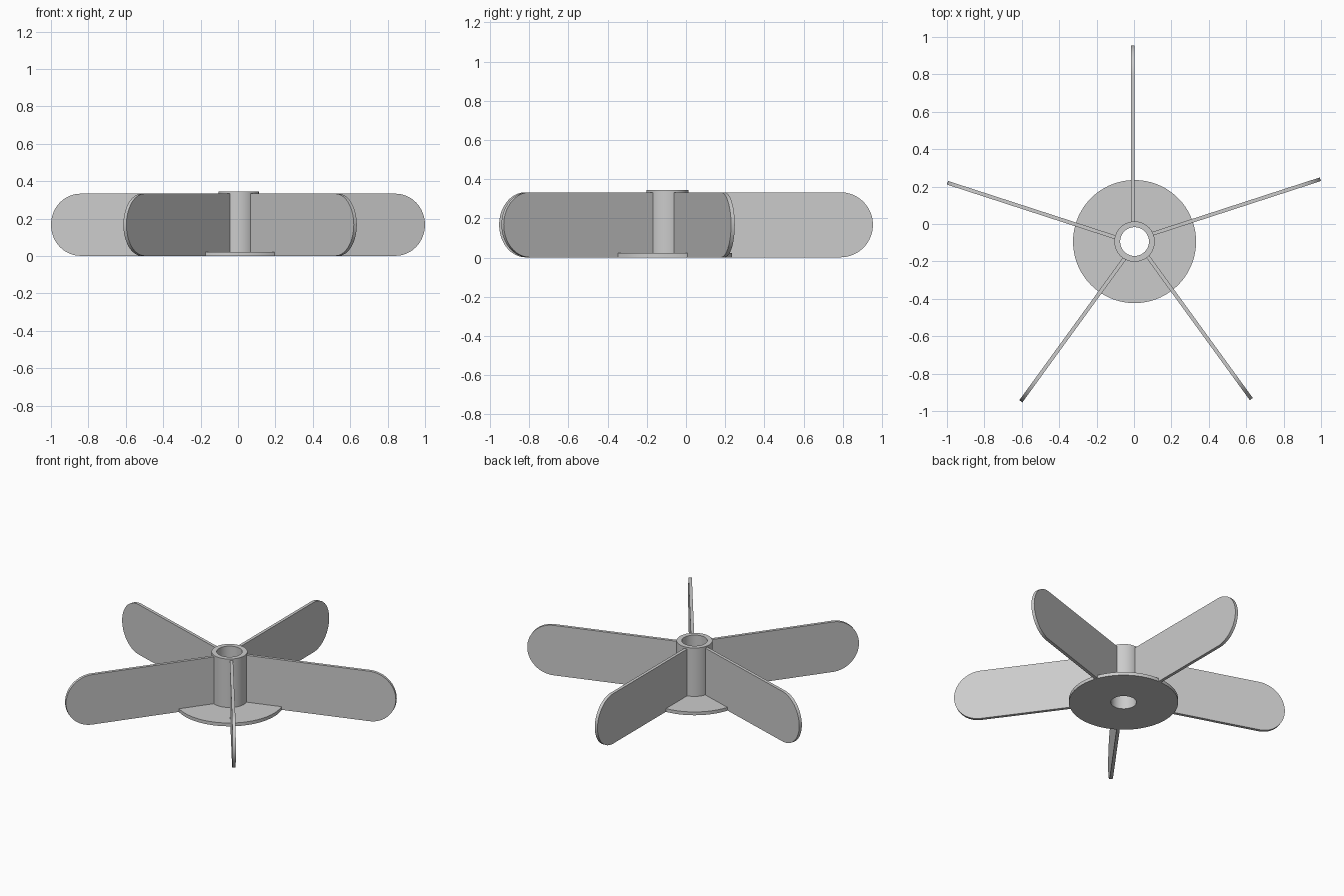
import bpy, bmesh, math
from mathutils import Matrix, Vector

old = bpy.data.objects.get("Cube")
if old:
    bpy.data.objects.remove(old, do_unlink=True)

CENTRE = Vector((0.003, -0.094, 0))
HUB_R, BORE_R, PLATE_R = 0.108, 0.077, 0.329
HUB_H, PLATE_H = 0.344, 0.022
BLADE_LEN, BLADE_T, BLADE_R, BLADE_Z = 1.048, 0.02, 0.166, 0.001

grey = bpy.data.materials.new("light_grey")
grey.use_nodes = True
grey.diffuse_color = (0.6, 0.6, 0.6, 1)
grey.node_tree.nodes["Principled BSDF"].inputs["Base Color"].default_value = (0.6, 0.6, 0.6, 1)


def finish(name, bm):
    bmesh.ops.recalc_face_normals(bm, faces=bm.faces)
    mesh = bpy.data.meshes.new(name)
    bm.to_mesh(mesh)
    bm.free()
    mesh.materials.append(grey)
    obj = bpy.data.objects.new(name, mesh)
    bpy.context.collection.objects.link(obj)
    bpy.ops.object.select_all(action='DESELECT')
    obj.select_set(True)
    bpy.context.view_layer.objects.active = obj
    bpy.ops.object.shade_smooth_by_angle(angle=math.radians(30))
    return obj


# Hub and round base plate: one L-shaped section turned around the axis
bm = bmesh.new()
section = [(BORE_R, 0), (PLATE_R, 0), (PLATE_R, PLATE_H),
           (HUB_R, PLATE_H), (HUB_R, HUB_H), (BORE_R, HUB_H)]
verts = [bm.verts.new((r, 0, z)) for r, z in section]
edges = [bm.edges.new((v, verts[(i + 1) % len(verts)])) for i, v in enumerate(verts)]
bmesh.ops.spin(bm, geom=verts + edges, cent=(0, 0, 0), axis=(0, 0, 1),
               angle=math.tau, steps=72, use_merge=True)
bmesh.ops.remove_doubles(bm, verts=bm.verts, dist=0.0001)
hub = finish("hub_with_base_plate", bm)
hub.location = CENTRE


# Paddle blades: a flat bar with a half-round tip, one side on the radial plane
def blade(name, angle):
    bm = bmesh.new()
    root = HUB_R - 0.006
    outline = [(root, 2 * BLADE_R), (root, 0)]
    steps = 32
    for i in range(steps + 1):
        a = -math.pi / 2 + math.pi * i / steps
        outline.append((BLADE_LEN - BLADE_R + BLADE_R * math.cos(a),
                        BLADE_R + BLADE_R * math.sin(a)))
    face = bm.faces.new([bm.verts.new((x, 0, z + BLADE_Z)) for x, z in outline])
    ext = bmesh.ops.extrude_face_region(bm, geom=[face])
    moved = [g for g in ext["geom"] if isinstance(g, bmesh.types.BMVert)]
    bmesh.ops.translate(bm, verts=moved, vec=(0, BLADE_T, 0))
    obj = finish(name, bm)
    obj.matrix_world = Matrix.Translation(CENTRE) @ Matrix.Rotation(angle, 4, 'Z')


for k in range(5):
    blade(f"blade_{k + 1}", math.radians(90 + 72 * k))
